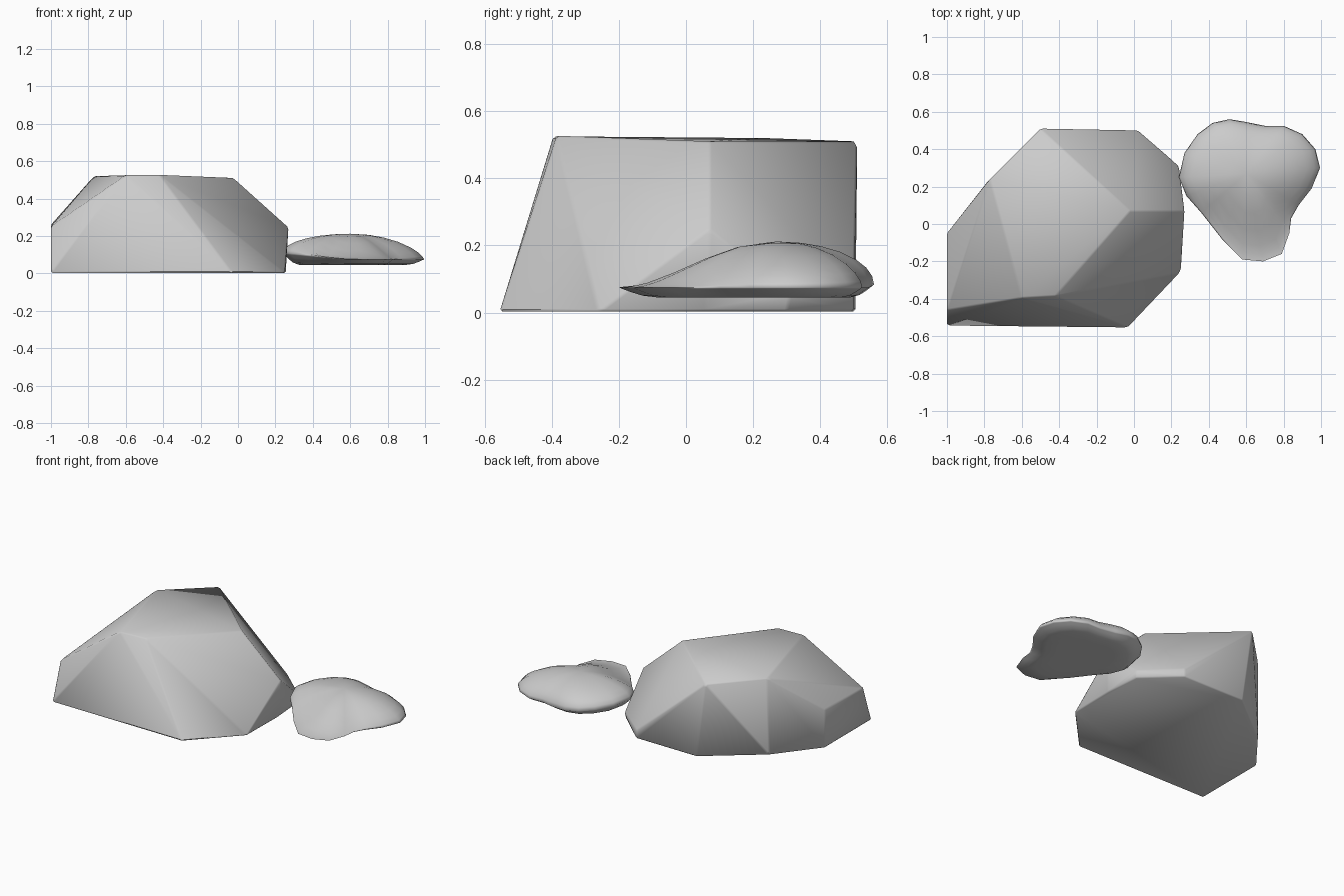
import bpy, bmesh, math

if "Cube" in bpy.data.objects:
    bpy.data.objects.remove(bpy.data.objects["Cube"])


def finish(name, bm, angle):
    bmesh.ops.recalc_face_normals(bm, faces=bm.faces)
    mesh = bpy.data.meshes.new(name)
    bm.to_mesh(mesh)
    bm.free()
    obj = bpy.data.objects.new(name, mesh)
    bpy.context.collection.objects.link(obj)
    bpy.ops.object.select_all(action='DESELECT')
    obj.select_set(True)
    bpy.context.view_layer.objects.active = obj
    bpy.ops.object.shade_smooth_by_angle(angle=math.radians(angle))
    return obj


# Boulder: convex hull of its chiselled corners
base = [(-1, -.545), (-.03, -.555), (.25, -.26), (.255, .06), (.235, .3),
        (.02, .5), (-.43, .505), (-.78, .23), (-1, -.05)]
corners = [(x, y, .003) for x, y in base]
corners += [(-.6, -.395, .525), (-.42, -.385, .527), (-.02, .07, .51),
            (-.5, .51, .51), (-.77, .24, .52),              # top plateau
            (-1, -.46, .25), (-1, -.05, .26),               # left shoulder
            (.27, .07, .25), (.24, .31, .05), (.02, .5, .06)]  # right shoulder
bm = bmesh.new()
for c in corners:
    bm.verts.new(c)
bmesh.ops.convex_hull(bm, input=bm.verts)
loose = [v for v in bm.verts if not v.link_faces]
bmesh.ops.delete(bm, geom=loose, context='VERTS')
bmesh.ops.dissolve_limit(bm, angle_limit=math.radians(3), verts=bm.verts, edges=bm.edges)
bmesh.ops.recalc_face_normals(bm, faces=bm.faces)
# slightly worn edges
bmesh.ops.bevel(bm, geom=bm.edges[:], offset=.008, segments=1, affect='EDGES',
                profile=.5, clamp_overlap=True)
finish("boulder", bm, 50)

# Flat stone: plan outline shrunk in rings over a dome and under a flat base
outline = [(.24, .25), (.27, .38), (.34, .48), (.42, .54), (.51, .56), (.6, .545),
           (.7, .525), (.8, .525), (.9, .48), (.97, .4), (.995, .3), (.95, .19),
           (.88, .1), (.84, .03), (.83, -.05), (.79, -.16), (.69, -.2), (.58, -.19),
           (.47, -.08), (.36, .06), (.28, .15)]
cx, cy, top, bottom = .6, .27, .212, .045


def stone_ring(bm, s, upper):
    ring = []
    for px, py in outline:
        dx, dy = px - cx, py - cy
        r = math.hypot(dx, dy)
        tip = max(0, -dy / r) ** 3
        right = max(0, dx / r)
        rim = .075 + .035 * max(0, -dx / .36)
        if upper:
            z = rim + (top - rim) * (1 - s * s) ** (.5 + .2 * right + 1.6 * tip)
        else:
            t = min(1, (1 - s) / .25)
            z = rim + (bottom - rim) * math.sin(t * math.pi / 2)
        ring.append(bm.verts.new((cx + dx * s, cy + dy * s, z)))
    return ring


bm = bmesh.new()
levels = [(.5, False), (.75, False), (.85, False), (.93, False), (.98, False),
          (1, True), (.98, True), (.92, True), (.82, True), (.65, True),
          (.45, True), (.25, True)]
rings = [stone_ring(bm, s, u) for s, u in levels]
n = len(outline)
for a, b in zip(rings, rings[1:]):
    for i in range(n):
        j = (i + 1) % n
        bm.faces.new((a[i], a[j], b[j], b[i]))
bm.faces.new(rings[0])
peak = bm.verts.new((cx, cy, top))
for i in range(n):
    bm.faces.new((rings[-1][i], rings[-1][(i + 1) % n], peak))
finish("flat_stone", bm, 120)
